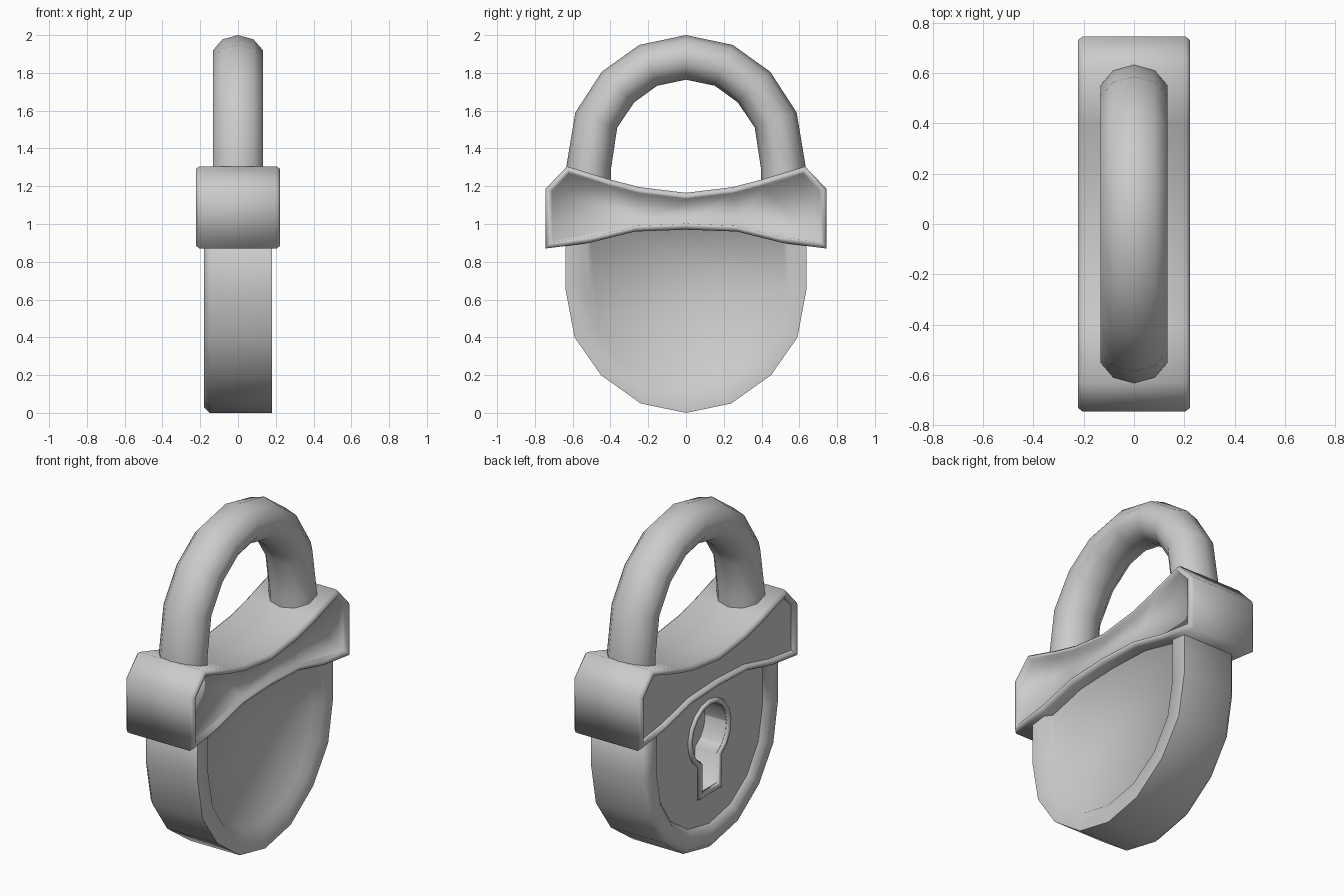
import bpy, bmesh, math
from mathutils import Vector

if "Cube" in bpy.data.objects:
    bpy.data.objects.remove(bpy.data.objects["Cube"])

metal = bpy.data.materials.new("grey metal")
metal.diffuse_color = (0.6, 0.6, 0.6, 1)
metal.use_nodes = True
metal.node_tree.nodes["Principled BSDF"].inputs["Base Color"].default_value = metal.diffuse_color


def mirror_outline(half):
    """Close a right-hand half outline (y, z), running bottom to top, across y = 0."""
    left = [(-y, z) for y, z in reversed(half) if y > 0]
    return half + left


def finish(bm, name):
    bmesh.ops.recalc_face_normals(bm, faces=bm.faces)
    mesh = bpy.data.meshes.new(name)
    bm.to_mesh(mesh)
    bm.free()
    mesh.materials.append(metal)
    obj = bpy.data.objects.new(name, mesh)
    bpy.context.collection.objects.link(obj)
    return obj


def loft(name, outer, inner, steps, sharp=(), cap_smooth=(True, True), ring=False):
    """Skin rings along x; each step is (blend from outer to inner, x)."""
    bm = bmesh.new()
    n = len(outer)
    rings = []
    for t, x in steps:
        rings.append([bm.verts.new((x, a[0] + t * (b[0] - a[0]), a[1] + t * (b[1] - a[1])))
                      for a, b in zip(outer, inner)])
    pairs = list(zip(rings, rings[1:]))
    if ring:
        pairs.append((rings[-1], rings[0]))
    for a, b in pairs:
        for i in range(n):
            j = (i + 1) % n
            bm.faces.new((a[i], a[j], b[j], b[i])).smooth = True
    if not ring:
        for r, s in zip((rings[0], rings[-1]), cap_smooth):
            bm.faces.new(r).smooth = s
    for k in sharp:
        for i in range(n):
            bm.edges.get((rings[k][i], rings[k][(i + 1) % n])).smooth = False
    return finish(bm, name)


# Lock body: shield outline with a raised rim on both sides
body_outer = mirror_outline([(0, 0), (.24, .05), (.45, .2), (.59, .4), (.637, .65), (.637, 1.05)])
body_inner = mirror_outline([(0, .14), (.2, .18), (.36, .29), (.465, .45), (.505, .65), (.505, 1.0)])
body = loft("lock_body", body_outer, body_inner,
            [(1, -.15), (.78, -.18), (.22, -.18), (0, -.15), (0, .18), (.75, .18), (1, .145)],
            sharp=(4,), cap_smooth=(False, True))

# Clasp band: bow-tie outline with a thin rim and shallow recess
clasp_outer = mirror_outline([(0, .97), (.27, .96), (.51, .9), (.745, .87), (.745, 1.185),
                              (.63, 1.305), (.4, 1.235), (.245, 1.195), (0, 1.165)])
clasp_inner = mirror_outline([(0, 1.01), (.26, .998), (.5, .94), (.707, .912), (.707, 1.175),
                              (.62, 1.268), (.41, 1.197), (.25, 1.155), (0, 1.125)])
clasp = loft("clasp_band", clasp_outer, clasp_inner,
             [(1, -.195), (.8, -.222), (.35, -.222), (0, -.205),
              (0, .205), (.35, .222), (.8, .222), (1, .195)],
             cap_smooth=(False, True))
for obj, limit in ((clasp, 50), (body, 0)):
    if limit:  # keep end corners of the band crisp
        bm = bmesh.new()
        bm.from_mesh(obj.data)
        for e in bm.edges:
            d = (e.verts[0].co - e.verts[1].co).normalized()
            if abs(d.x) > .9 and e.calc_face_angle(0) > math.radians(limit):
                e.smooth = False
        bm.to_mesh(obj.data)
        bm.free()


# Keyhole: round head over a straight slot
def keyhole(radius, half_width, bottom, centre=.68, n=14):
    a = math.asin(half_width / radius)
    pts = [(-half_width, bottom), (half_width, bottom)]
    for i in range(n + 1):
        ang = -math.pi / 2 + a + (2 * math.pi - 2 * a) * i / n
        pts.append((radius * math.cos(ang), centre + radius * math.sin(ang)))
    return pts


hole_in, hole_out = keyhole(.165, .072, .355), keyhole(.2, .11, .315)
cutter = loft("keyhole_cutter", hole_in, hole_in, [(0, -.3), (0, -.01)], cap_smooth=(False, False))
cutter.hide_render = True
cutter.hide_viewport = True
cutter.display_type = 'WIRE'
cut = body.modifiers.new("keyhole", 'BOOLEAN')
cut.operation = 'DIFFERENCE'
cut.solver = 'EXACT'
cut.object = cutter

# Raised lip around the keyhole
loft("keyhole_lip", hole_out, hole_in,
     [(0, -.145), (.25, -.165), (.75, -.165), (1, -.145)], ring=True)

# Shackle: ten-sided oval tube swept along an arch
half_arch = [(.515, 1.05), (.515, 1.3), (.475, 1.55), (.36, 1.725), (.2, 1.84), (0, 1.882)]
path = [Vector((0, y, z)) for y, z in half_arch]
path += [Vector((0, -p.y, p.z)) for p in reversed(path[:-1])]
bm = bmesh.new()
tube = []
for i, p in enumerate(path):
    tangent = (path[min(i + 1, len(path) - 1)] - path[max(i - 1, 0)]).normalized()
    out = tangent.cross(Vector((1, 0, 0)))
    tube.append([bm.verts.new(p + out * (.118 * math.cos(k * math.tau / 10))
                              + Vector((.14 * math.sin(k * math.tau / 10), 0, 0)))
                 for k in range(10)])
for a, b in zip(tube, tube[1:]):
    for k in range(10):
        j = (k + 1) % 10
        bm.faces.new((a[k], a[j], b[j], b[k])).smooth = True
bm.faces.new(tube[0])
bm.faces.new(tube[-1])
finish(bm, "shackle")
